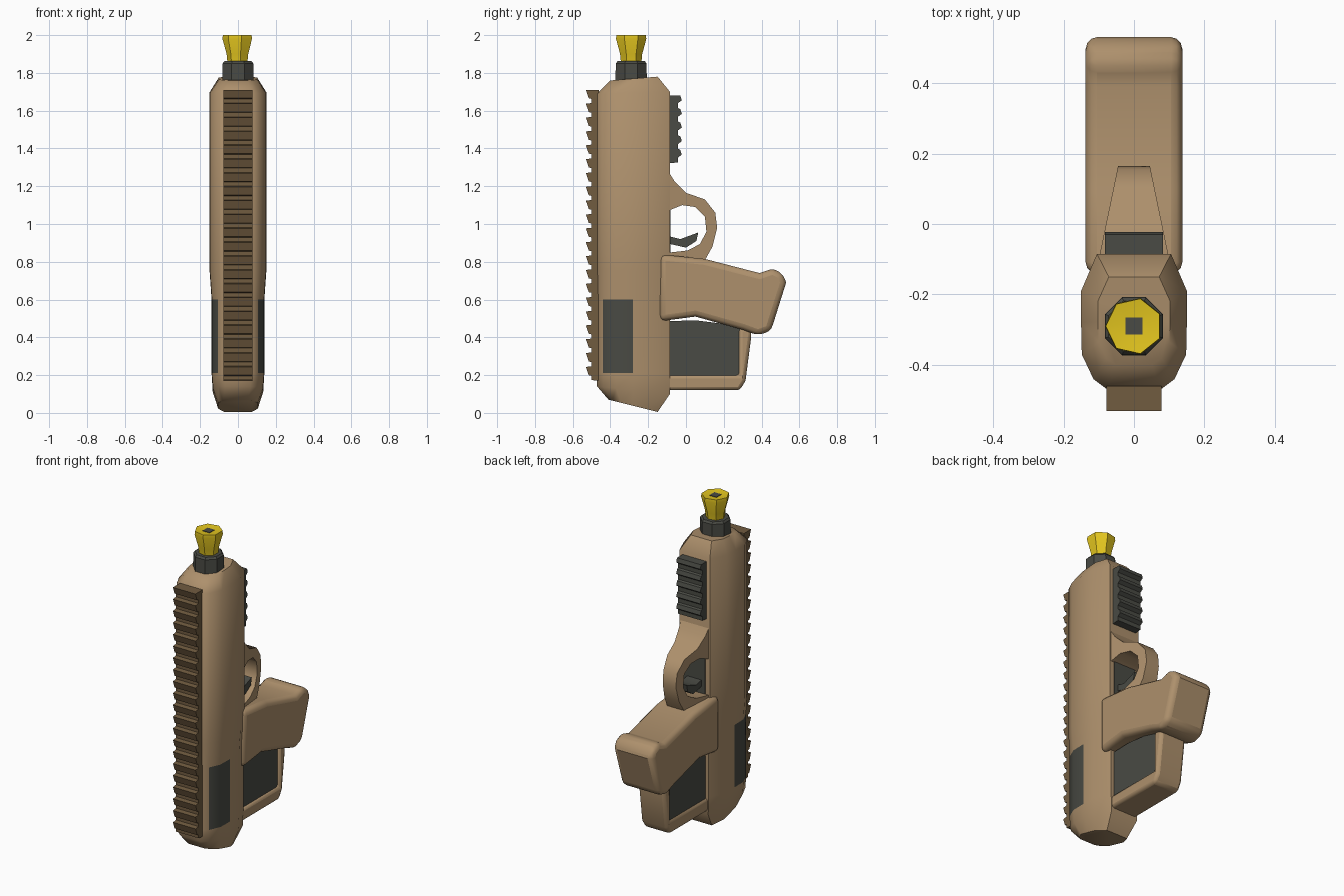
import bpy, bmesh, math

if "Cube" in bpy.data.objects:
    bpy.data.objects.remove(bpy.data.objects["Cube"])


def material(name, srgb):
    m = bpy.data.materials.new(name)
    m.diffuse_color = [(c / 255) ** 2.2 for c in srgb] + [1]
    m.use_nodes = True
    m.node_tree.nodes["Principled BSDF"].inputs["Base Color"].default_value = m.diffuse_color
    return m


TAN = material("tan", (172, 143, 108))
BROWN = material("dark brown", (112, 92, 66))
GREY = material("charcoal grey", (75, 76, 70))
YELLOW = material("yellow", (226, 196, 36))


def finish(name, bm, mats, angle=35, bevel=0, segments=2):
    bmesh.ops.recalc_face_normals(bm, faces=bm.faces)
    me = bpy.data.meshes.new(name)
    bm.to_mesh(me)
    bm.free()
    ob = bpy.data.objects.new(name, me)
    bpy.context.collection.objects.link(ob)
    for m in mats:
        me.materials.append(m)
    if bevel:
        mod = ob.modifiers.new("Bevel", 'BEVEL')
        mod.width, mod.segments = bevel, segments
        mod.limit_method, mod.angle_limit = 'ANGLE', math.radians(40)
    bpy.ops.object.select_all(action='DESELECT')
    bpy.context.view_layer.objects.active = ob
    ob.select_set(True)
    bpy.ops.object.shade_smooth_by_angle(angle=math.radians(angle))
    return ob


def loft(bm, rings, closed=False):
    """Skin rings of points; cap the ends unless the loop is closed."""
    vs = [[bm.verts.new(p) for p in r] for r in rings]
    n = len(vs[0])
    for a, b in zip(vs, vs[1:]):
        for i in range(n):
            j = (i + 1) % n
            bm.faces.new((a[i], a[j], b[j], b[i]))
    if not closed:
        bm.faces.new(vs[0])
        bm.faces.new(vs[-1])


def slab(name, profile, half, mat, bevel=0, segments=2):
    """Extrude a (y, z) profile to both sides of x = 0."""
    bm = bmesh.new()
    loft(bm, [[(x, y, z) for y, z in profile] for x in (-half, half)])
    return finish(name, bm, [mat], bevel=bevel, segments=segments)


# Main body: faceted oval section lofted upward, with painted side panels
section = [(0.075, -0.47), (0.115, -0.44), (0.148, -0.37),
           (0.15, -0.28), (0.15, -0.19), (0.105, -0.085)]
section += [(-x, y) for x, y in reversed(section)]
# front z, back z, width scale, front y, back y
levels = [(0.07, 0.005, 0.70, -0.41, -0.15),
          (0.14, 0.10, 0.89, -0.47, -0.085),
          (0.21, 0.21, 0.93, -0.47, -0.085),
          (0.60, 0.60, 0.93, -0.47, -0.085),
          (0.75, 0.75, 1.00, -0.47, -0.085),
          (1.69, 1.70, 1.00, -0.47, -0.085),
          (1.76, 1.78, 0.68, -0.40, -0.15)]
rings = []
for zf, zb, sx, yf, yb in levels:
    ring = []
    for x, y in section:
        t = (y + 0.47) / 0.385
        ring.append((x * sx, yf + t * (yb - yf), zf + t * (zb - zf)))
    rings.append(ring)
bm = bmesh.new()
loft(bm, rings)
for f in bm.faces:
    c = f.calc_center_median()
    if 0.3 < c.z < 0.5 and abs(c.x) > 0.1 and -0.44 < c.y < -0.28:
        f.material_index = 1
finish("body", bm, [TAN, GREY], angle=50)

# Toothed front rail
rail = [(-0.46, 0.17), (-0.46, 1.71)]
teeth = 21
pitch = 1.54 / teeth
for i in range(teeth):
    z = 1.71 - i * pitch
    rail += [(-0.53, z), (-0.515, z - 0.6 * pitch),
             (-0.50, z - 0.65 * pitch), (-0.50, z - 0.95 * pitch)]
slab("front_rail", rail, 0.078, BROWN)

# Toothed rear rail
rail = [(-0.105, 1.32), (-0.105, 1.68)]
for i in range(5):
    z = 1.68 - i * 0.072
    rail += [(-0.03, z), (-0.022, z - 0.025), (-0.042, z - 0.04), (-0.042, z - 0.066)]
slab("rear_rail", rail, 0.083, GREY)

# Grip with rounded butt
grip = [(-0.14, 0.84), (0.10, 0.815), (0.39, 0.74), (0.46, 0.765), (0.515, 0.735),
        (0.53, 0.69), (0.45, 0.435), (0.38, 0.41), (0.30, 0.44), (0.05, 0.51),
        (-0.14, 0.485)]
slab("grip", grip, 0.137, TAN, bevel=0.04, segments=3)

# Guard loop, narrowing away from the body
outer = [(-0.10, 1.29), (-0.06, 1.225), (0.0, 1.165), (0.10, 1.13), (0.155, 1.06),
         (0.165, 0.98), (0.14, 0.88), (0.09, 0.79), (-0.12, 0.79)]
inner = [(-0.12, 1.06), (-0.07, 1.08), (-0.02, 1.10), (0.05, 1.09), (0.10, 1.04),
         (0.108, 0.96), (0.075, 0.895), (0.01, 0.86), (-0.12, 0.845)]
rings = []
for o, i in zip(outer, inner):
    wo, wi = (0.10 - 0.055 * (p[0] + 0.1) / 0.265 for p in (o, i))
    rings.append([(-wo, *o), (wo, *o), (wi, *i), (-wi, *i)])
bm = bmesh.new()
loft(bm, rings)
finish("trigger_guard", bm, [TAN], angle=50)

# Trigger and the dark plate behind it
slab("trigger", [(-0.11, 0.94), (-0.03, 0.92), (0.065, 0.955), (0.055, 0.91),
                 (0.0, 0.875), (-0.11, 0.90)], 0.05, GREY)
slab("guard_backplate", [(-0.09, 0.85), (-0.081, 0.85), (-0.081, 1.08), (-0.09, 1.08)],
     0.075, GREY)

# Rear frame and its inset panel
slab("rear_frame", [(-0.12, 0.20), (0.28, 0.20), (0.28, 0.45), (0.345, 0.45),
                    (0.345, 0.40), (0.315, 0.17), (0.285, 0.12), (-0.12, 0.12)],
     0.09, TAN, bevel=0.018)
slab("rear_panel", [(-0.12, 0.19), (0.29, 0.19), (0.29, 0.46), (0.05, 0.49),
                    (-0.12, 0.485)], 0.076, GREY)


# Muzzle collar, flared tip and bore
def turned(name, sides, steps, mat, angle=20):
    bm = bmesh.new()
    loft(bm, [[(r * math.cos(2 * math.pi * (k + 0.5) / sides),
                -0.29 + r * math.sin(2 * math.pi * (k + 0.5) / sides), z)
               for k in range(sides)] for r, z in steps])
    return finish(name, bm, [mat], angle=angle)


turned("muzzle_collar", 8, [(0.09, 1.74), (0.088, 1.85), (0.078, 1.862)], GREY)
turned("muzzle_tip", 7, [(0.055, 1.85), (0.06, 1.90), (0.082, 1.98), (0.08, 2.0),
                         (0.036, 1.994)], YELLOW)
turned("bore", 4, [(0.034, 1.98), (0.034, 1.997)], GREY)
